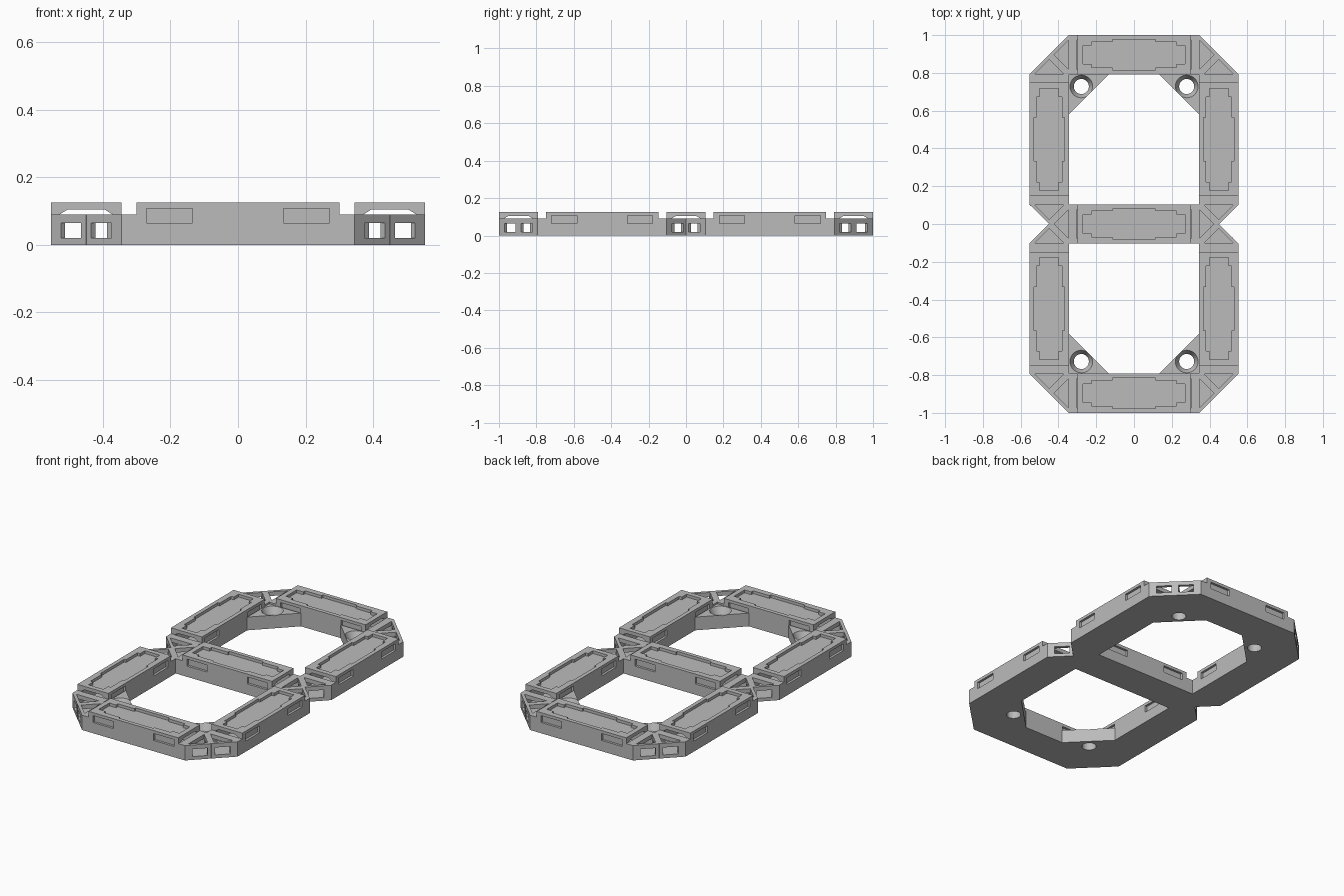
import bpy, bmesh, math
from mathutils import Vector

cube = bpy.data.objects.get("Cube")
if cube:
    bpy.data.objects.remove(cube, do_unlink=True)

grey = bpy.data.materials.new("grey plastic")
grey.use_nodes = True
tone = (0.5, 0.5, 0.5, 1)
grey.diffuse_color = tone
grey.node_tree.nodes["Principled BSDF"].inputs["Base Color"].default_value = tone

HALF = 0.104          # half width of a segment
TIP = 0.449           # half length to the pointed tip
SHOULDER = TIP - HALF
BLOCK = 0.30          # half length of the raised block
FLOOR, LOW, TOP = 0.02, 0.09, 0.125


def prism(bm, points, z0, z1):
    """Extrude a plan outline from z0 to z1."""
    low = [bm.verts.new((x, y, z0)) for x, y in points]
    high = [bm.verts.new((x, y, z1)) for x, y in points]
    bm.faces.new(low)
    bm.faces.new(high)
    for i in range(len(low)):
        j = (i + 1) % len(low)
        bm.faces.new((low[i], low[j], high[j], high[i]))


def rect(x0, x1, y0, y1):
    return [(x0, y0), (x1, y0), (x1, y1), (x0, y1)]


def make(name, shapes):
    """Object from a list of (outline, z0, z1) prisms."""
    bm = bmesh.new()
    for shape in shapes:
        prism(bm, *shape)
    return finish(name, bm)


def finish(name, bm):
    bmesh.ops.recalc_face_normals(bm, faces=bm.faces)
    mesh = bpy.data.meshes.new(name)
    bm.to_mesh(mesh)
    bm.free()
    mesh.materials.append(grey)
    obj = bpy.data.objects.new(name, mesh)
    bpy.context.scene.collection.objects.link(obj)
    return obj


def combine(obj, tools):
    """Apply (operation, tool) booleans in order and delete the tools."""
    for op, tool in tools:
        tool.hide_render = True
        mod = obj.modifiers.new(op, 'BOOLEAN')
        mod.operation, mod.object, mod.solver = op, tool, 'EXACT'
    graph = bpy.context.evaluated_depsgraph_get()
    graph.update()
    mesh = bpy.data.meshes.new_from_object(obj.evaluated_get(graph))
    obj.modifiers.clear()
    obj.data = mesh
    for op, tool in tools:
        bpy.data.objects.remove(tool, do_unlink=True)


# Segment: pointed base with a raised block
hexagon = [(TIP, 0), (SHOULDER, HALF), (-SHOULDER, HALF),
           (-TIP, 0), (-SHOULDER, -HALF), (SHOULDER, -HALF)]
segment = make("segment", [(hexagon, 0, LOW)])
block = make("raised_block", [(rect(-BLOCK, BLOCK, -HALF, HALF), 0, TOP)])

# Arched tunnel running under the block
bm = bmesh.new()
arch = [(0.078, FLOOR), (0.078, LOW), (0.055, 0.104)]
prism(bm, arch + [(-y, z) for y, z in reversed(arch)], -BLOCK - 0.001, BLOCK + 0.001)
for v in bm.verts:
    v.co = Vector((v.co.z, v.co.x, v.co.y))
tunnel = finish("tunnel_cutter", bm)
channel = make("channel_cutter",
               [(rect(-0.36, 0.36, -0.078, 0.078), FLOOR, 0.065)])

# Tip pockets, tip windows and shallow side slots
pockets, windows, slots = [], [], []
for sx in (-1, 1):
    inner = TIP - 0.0255
    pockets.append(([(sx * 0.347, inner - 0.347), (sx * inner, 0),
                     (sx * 0.347, 0.347 - inner)], FLOOR, TOP))
    for sy in (-1, 1):
        quad = []
        for drop, shift in ((0.075, 0.02), (0.015, 0.02), (0.015, -0.014), (0.075, -0.014)):
            quad.append((sx * (TIP - drop + shift), sy * (drop + shift)))
        windows.append((quad, FLOOR, 0.065))
        slots.append((rect(sx * 0.135, sx * 0.27, sy * 0.09, sy * 0.12), 0.065, 0.107))

# Stepped recess in the top of the block
steps = [(0.27, 0.05), (0.225, 0.05), (0.225, 0.068), (0.115, 0.068), (0.115, 0.08)]
right = steps + [(-x, y) for x, y in reversed(steps)]
recess = make("recess_cutter", [(right + [(-x, -y) for x, y in right], 0.108, 0.2)])

combine(segment, [('UNION', block)] + [('DIFFERENCE', t) for t in (
    tunnel, channel, make("pocket_cutter", pockets),
    make("window_cutter", windows), make("slot_cutter", slots), recess)])

# Seven copies in a figure-of-eight layout
places = [("bottom_segment", 0, -2, 0), ("middle_segment", 0, 0, 0), ("top_segment", 0, 2, 0),
          ("front_left_segment", 1, -1, 1), ("back_left_segment", 1, 1, 1),
          ("front_right_segment", -1, -1, 1), ("back_right_segment", -1, 1, 1)]
for name, px, py, turned in places:
    copy = bpy.data.objects.new(name, segment.data)
    copy.location = (px * TIP, py * 0.448, 0)
    copy.rotation_euler.z = turned * math.pi / 2
    bpy.context.scene.collection.objects.link(copy)
bpy.data.objects.remove(segment, do_unlink=True)

# Corner gussets with countersunk screw holes
for side, sx in (("left", 1), ("right", -1)):
    for end, sy in (("front", -1), ("back", 1)):
        gusset = make(end + "_" + side + "_gusset", [(
            [(sx * SHOULDER, sy * 0.792), (sx * SHOULDER, sy * 0.58),
             (sx * 0.133, sy * 0.792)], 0, 0.08)])
        bm = bmesh.new()
        rings = []
        for r, z in ((0.04, -0.05), (0.04, 0.04), (0.06, 0.08), (0.06, 0.15)):
            rings.append([bm.verts.new((sx * 0.279 + r * math.cos(a * math.pi / 16),
                                        sy * 0.728 + r * math.sin(a * math.pi / 16), z))
                          for a in range(32)])
        bm.faces.new(rings[0])
        bm.faces.new(rings[-1])
        for low, high in zip(rings, rings[1:]):
            for i in range(32):
                j = (i + 1) % 32
                bm.faces.new((low[i], low[j], high[j], high[i]))
        combine(gusset, [('DIFFERENCE', finish("screw_cutter", bm))])
